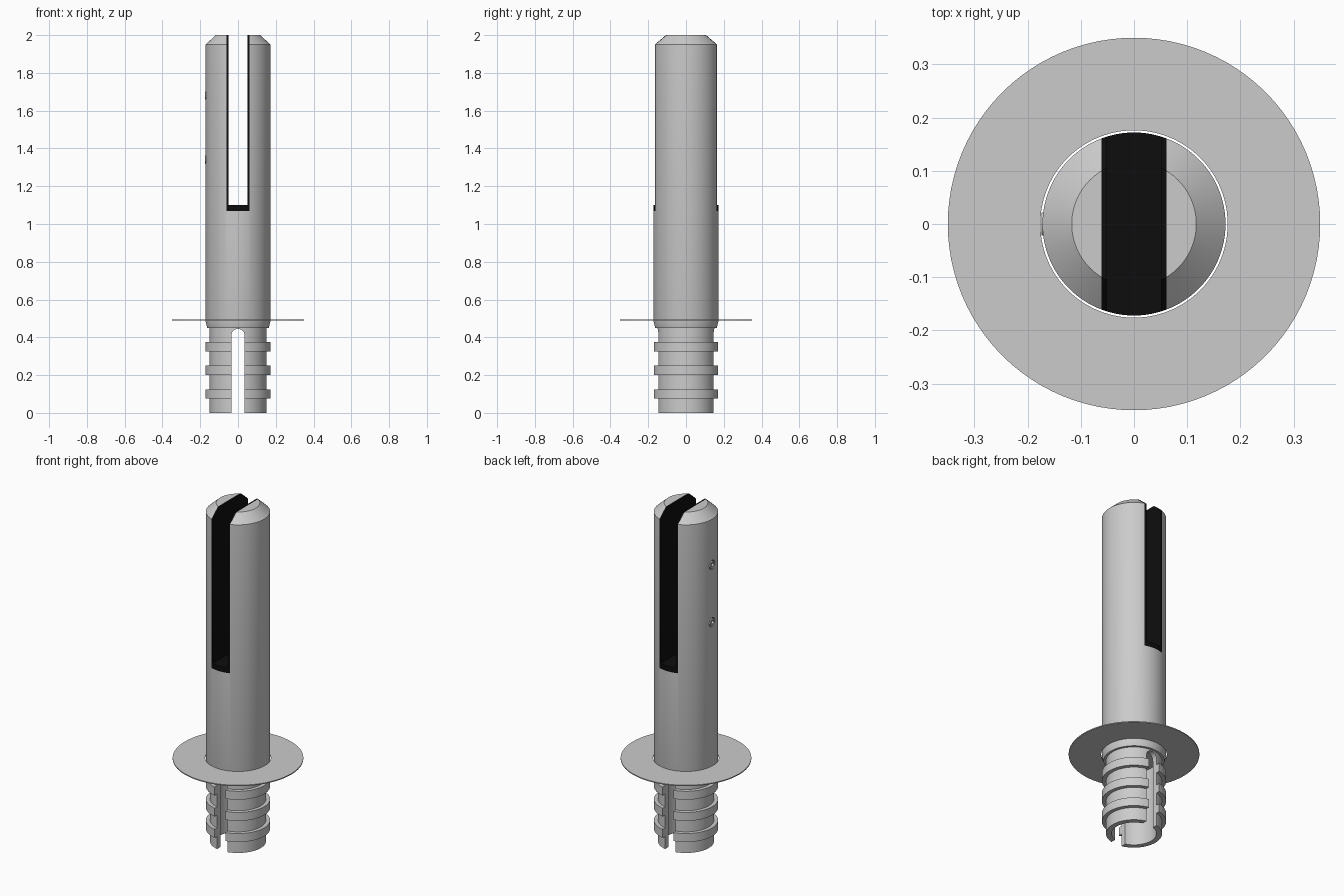
import bpy, bmesh
from math import radians, pi, cos, sin
from mathutils import Matrix, Vector

if "Cube" in bpy.data.objects:
    bpy.data.objects.remove(bpy.data.objects["Cube"])


def make_object(name, bm):
    bmesh.ops.recalc_face_normals(bm, faces=bm.faces[:])
    mesh = bpy.data.meshes.new(name)
    bm.to_mesh(mesh)
    bm.free()
    ob = bpy.data.objects.new(name, mesh)
    bpy.context.collection.objects.link(ob)
    return ob


def lathe(name, profile, closed=False, steps=96):
    """Revolve (radius, z) points round the z axis."""
    bm = bmesh.new()
    verts = [bm.verts.new((r, 0, z)) for r, z in profile]
    edges = [bm.edges.new(p) for p in zip(verts, verts[1:])]
    if closed:
        edges.append(bm.edges.new((verts[-1], verts[0])))
    bmesh.ops.spin(bm, geom=verts + edges, cent=(0, 0, 0), axis=(0, 0, 1),
                   angle=2 * pi, steps=steps)
    bmesh.ops.remove_doubles(bm, verts=bm.verts[:], dist=1e-5)
    return make_object(name, bm)


def prism(name, outline, depth=0.5):
    """Extrude an (x, z) outline along y, centred on y = 0."""
    bm = bmesh.new()
    face = bm.faces.new([bm.verts.new((x, -depth, z)) for x, z in outline])
    new = bmesh.ops.extrude_face_region(bm, geom=[face])["geom"]
    bmesh.ops.translate(bm, vec=(0, 2 * depth, 0),
                        verts=[v for v in new if isinstance(v, bmesh.types.BMVert)])
    return make_object(name, bm)


def rod(name, radius, x0, x1, z, sides):
    """Cylinder lying along x."""
    bm = bmesh.new()
    bmesh.ops.create_cone(bm, cap_ends=True, segments=sides, radius1=radius,
                          radius2=radius, depth=x1 - x0)
    bm.transform(Matrix.Translation(((x0 + x1) / 2, 0, z)) @ Matrix.Rotation(-pi / 2, 4, 'Y'))
    return make_object(name, bm)


def boolean(ob, cutter, operation='DIFFERENCE'):
    mod = ob.modifiers.new("cut", 'BOOLEAN')
    mod.operation, mod.object, mod.solver = operation, cutter, 'EXACT'
    bpy.context.view_layer.objects.active = ob
    bpy.ops.object.modifier_apply(modifier=mod.name)
    bpy.data.objects.remove(cutter)


def smooth(ob):
    bpy.ops.object.select_all(action='DESELECT')
    ob.select_set(True)
    bpy.context.view_layer.objects.active = ob
    bpy.ops.object.shade_smooth_by_angle(angle=radians(30))


R = 0.172
SLOT, SLOT_Z = 0.061, 1.07
post_profile = [(0, 0.45), (0.163, 0.45), (R, 0.485), (R, 1.95), (0.117, 2), (0, 2)]

# Post with the panel slot
post = lathe("post", post_profile)
boolean(post, prism("slot_cutter", [(-SLOT, SLOT_Z), (SLOT, SLOT_Z), (SLOT, 2.1), (-SLOT, 2.1)]))

# Black U-shaped liner, trimmed to the outline of the post
liner = lathe("slot_liner", post_profile)
i = 0.051
boolean(liner, prism("liner_shape", [(-SLOT, SLOT_Z), (SLOT, SLOT_Z), (SLOT, 2.1), (i, 2.1),
                                     (i, 1.1), (-i, 1.1), (-i, 2.1), (-SLOT, 2.1)]), 'INTERSECT')
black = bpy.data.materials.new("black_rubber")
black.diffuse_color = (0.004, 0.004, 0.004, 1)
black.use_nodes = True
black.node_tree.nodes["Principled BSDF"].inputs["Base Color"].default_value = black.diffuse_color
liner.data.materials.clear()
liner.data.materials.append(black)
for p in liner.data.polygons:
    p.material_index = 0

# Clamping screws with hexagonal sockets on the left side
for n, z in enumerate((1.34, 1.68), 1):
    boolean(post, rod("hole_cutter", 0.027, -0.25, -0.055, z, 32))
    screw = rod(f"clamp_screw_{n}", 0.022, -0.174, -SLOT, z, 32)
    boolean(screw, rod("socket_cutter", 0.013, -0.25, -0.13, z, 6))
    smooth(screw)

# Hollow ribbed anchor sleeve, split front and back
outer = [(0.15, 0)]
for z in (0.075, 0.2, 0.325):
    outer += [(0.15, z), (R, z), (R, z + 0.05), (0.15, z + 0.05)]
anchor = lathe("anchor_sleeve", outer + [(0.15, 0.45), (0.12, 0.45), (0.12, 0)], closed=True)
w = 0.035
arch = [(w * cos(pi * k / 16), 0.41 + w * sin(pi * k / 16)) for k in range(17)]
boolean(anchor, prism("split_cutter", [(-w, -0.1), (w, -0.1)] + arch))

# Thin cover flange around the post
flange = lathe("cover_flange", [(0.176, 0.488), (0.35, 0.488), (0.35, 0.494), (0.176, 0.494)],
               closed=True)

for ob in (post, liner, anchor, flange):
    smooth(ob)
